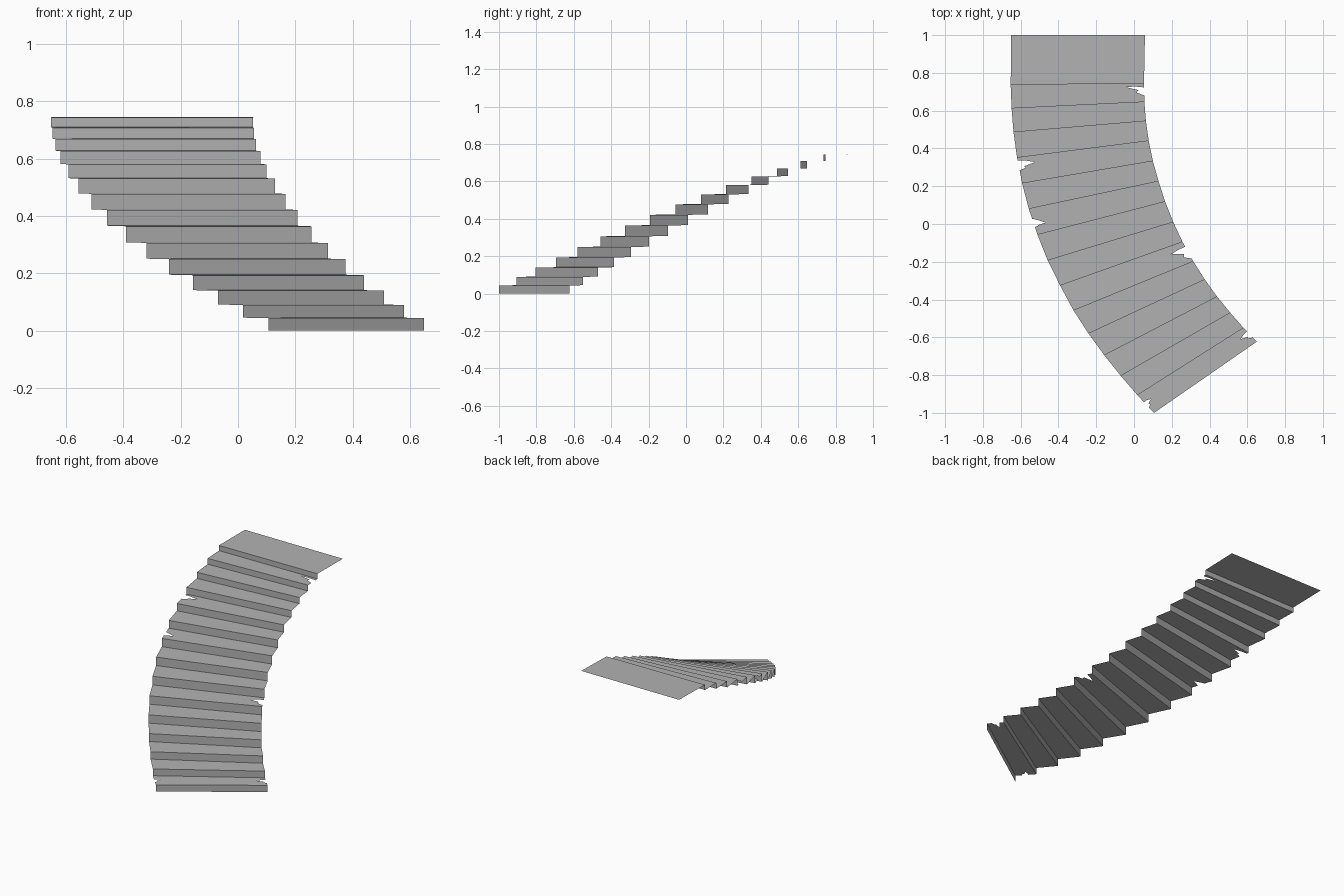
import bpy
import bmesh
from mathutils import Vector

if "Cube" in bpy.data.objects:
    bpy.data.objects.remove(bpy.data.objects["Cube"])

# Plan of each riser: left x, left y, right x, right y, top height
STEPS = [
    (0.106, -1.0, 0.65, -0.623, 0.043), (0.018, -0.906, 0.58, -0.55, 0.089),
    (-0.07, -0.804, 0.51, -0.47, 0.139), (-0.157, -0.695, 0.44, -0.385, 0.193),
    (-0.241, -0.58, 0.375, -0.294, 0.249), (-0.32, -0.458, 0.314, -0.198, 0.306),
    (-0.391, -0.326, 0.257, -0.095, 0.364), (-0.457, -0.193, 0.208, 0.01, 0.421),
    (-0.511, -0.057, 0.165, 0.118, 0.477), (-0.557, 0.08, 0.13, 0.226, 0.53),
    (-0.592, 0.215, 0.1, 0.333, 0.58), (-0.619, 0.351, 0.078, 0.44, 0.626),
    (-0.638, 0.486, 0.063, 0.545, 0.668), (-0.648, 0.612, 0.055, 0.646, 0.708),
    (-0.653, 0.736, 0.053, 0.745, 0.744),
]
END = (-0.65, 1.0, 0.058, 1.0)  # back edge of the landing
RISE = 0.002  # slight upward slope of each tread

# Broken edges: (step, side) -> start, end, tip along the edge, depth into tread
CHIPS = {
    (0, 'L'): (0.3, 0.6, 0.55, 0.04), (0, 'R'): (0.3, 0.75, 0.6, 0.055),
    (5, 'R'): (0.15, 0.75, 0.68, 0.085), (8, 'L'): (0.3, 0.62, 0.36, 0.06),
    (10, 'L'): (0.5, 0.9, 0.72, 0.09), (13, 'R'): (0.35, 0.78, 0.85, 0.10),
}


def ends(row, z):
    return Vector((row[0], row[1], z)), Vector((row[2], row[3], z))


def side_edge(a, b, inward, chip):
    """Side of a tread from front to back, with a jagged notch if chipped."""
    pts = [a]
    if chip:
        s, e, tip, depth = chip
        for v, d in ((s, 0), (s + (tip - s) * 0.35, 0.4),
                     (s + (tip - s) * 0.6, 0.3), (tip, 1),
                     ((tip + e) / 2 + 0.03, 0.45), (e, 0)):
            pts.append(a.lerp(b, v) + inward * depth * d)
    return pts + [b]


# Dark grey stone
grey = bpy.data.materials.new("dark_grey")
grey.diffuse_color = (0.45, 0.45, 0.45, 1)
grey.use_nodes = True
grey.node_tree.nodes["Principled BSDF"].inputs["Base Color"].default_value = grey.diffuse_color


def make_sheet(name, polygons):
    bm = bmesh.new()
    for poly in polygons:
        bm.faces.new([bm.verts.new(p) for p in poly])
    bmesh.ops.remove_doubles(bm, verts=bm.verts, dist=0.0001)
    mesh = bpy.data.meshes.new(name)
    bm.to_mesh(mesh)
    bm.free()
    mesh.materials.append(grey)
    obj = bpy.data.objects.new(name, mesh)
    bpy.context.collection.objects.link(obj)


risers, treads = [], []
base = 0.0
for i, row in enumerate(STEPS):
    top = row[4]
    l0, r0 = ends(row, base)
    l1, r1 = ends(row, top)
    risers.append([l0, r0, r1, l1])
    base = top + RISE
    l2, r2 = ends(STEPS[i + 1] if i + 1 < len(STEPS) else END, base)
    across = (r1 - l1).normalized()
    left = side_edge(l1, l2, across, CHIPS.get((i, 'L')))
    right = side_edge(r1, r2, -across, CHIPS.get((i, 'R')))
    treads.append(right + left[::-1])

# Vertical faces, horizontal faces and upper platform
make_sheet("risers", risers)
make_sheet("treads", treads[:-1])
make_sheet("landing", treads[-1:])
